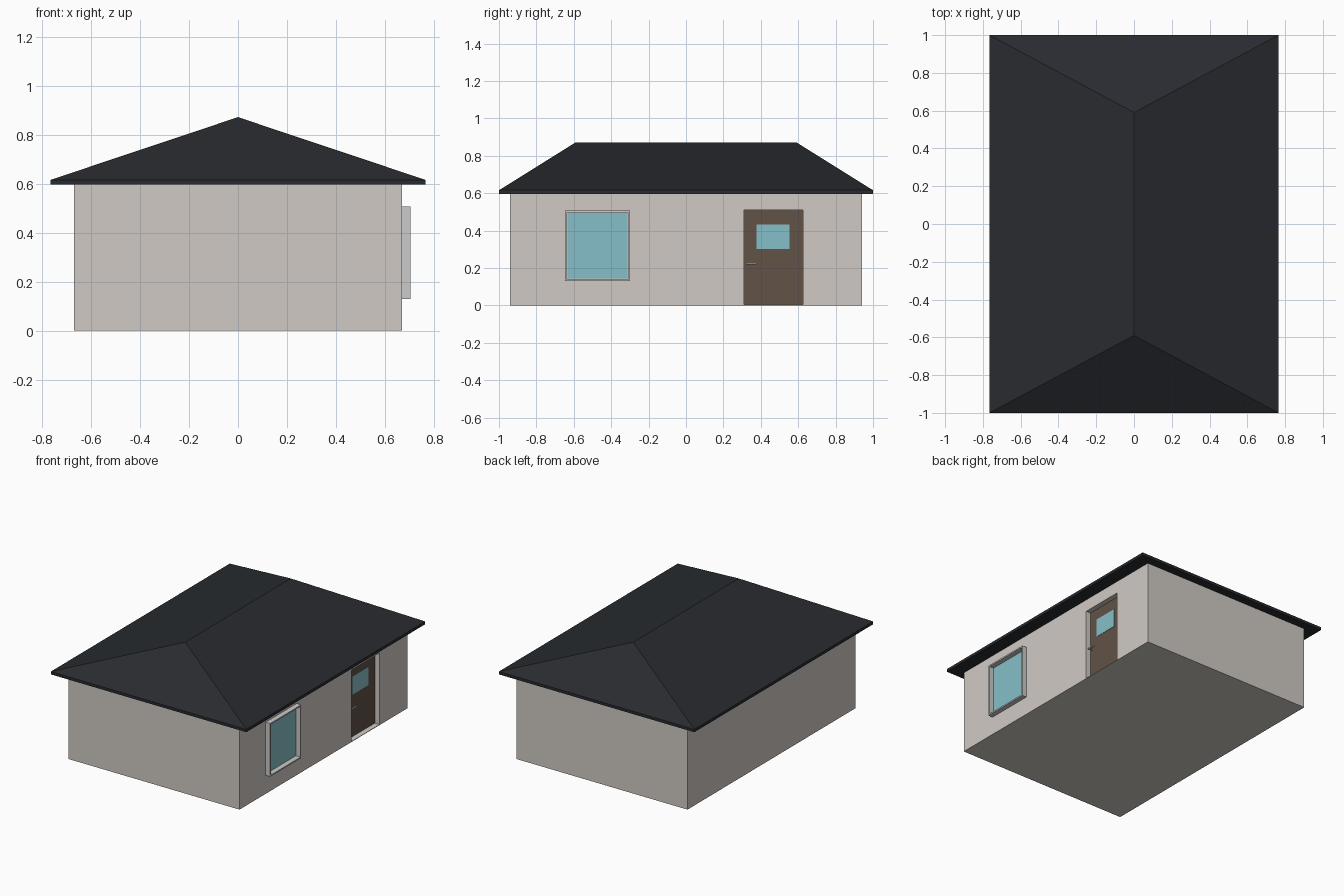
import bpy, bmesh, math

if "Cube" in bpy.data.objects:
    bpy.data.objects.remove(bpy.data.objects["Cube"])


def material(name, rgb):
    m = bpy.data.materials.new(name)
    m.diffuse_color = (*rgb, 1)
    m.use_nodes = True
    m.node_tree.nodes["Principled BSDF"].inputs["Base Color"].default_value = m.diffuse_color
    return m


WALL = material("wall_paint", (0.63, 0.59, 0.55))
ROOF = material("dark_roofing", (0.021, 0.024, 0.029))
WOOD = material("door_wood", (0.122, 0.084, 0.061))
GLASS = material("glass", (0.24, 0.52, 0.58))


def box(name, x, y, z, mat=None):
    """Box from (low, high) ranges on each axis."""
    bpy.ops.mesh.primitive_cube_add(size=1)
    ob = bpy.context.object
    ob.name = name
    for v in ob.data.vertices:
        v.co = [r[0] if c < 0 else r[1] for c, r in zip(v.co, (x, y, z))]
    if mat:
        ob.data.materials.append(mat)
    return ob


def rod(name, radius, depth, loc, rot):
    bpy.ops.mesh.primitive_cylinder_add(vertices=16, radius=radius, depth=depth,
                                        location=loc, rotation=rot)
    ob = bpy.context.object
    ob.name = name
    bpy.ops.object.shade_smooth_by_angle()
    return ob


# Walls with the doorway recess cut out
walls = box("walls", (-0.67, 0.67), (-0.94, 0.94), (0, 0.6), WALL)
cutter = box("doorway_cutter", (0.63, 0.75), (0.31, 0.625), (0.004, 0.51), WALL)
cutter.hide_render = True
cut = walls.modifiers.new("doorway", 'BOOLEAN')
cut.operation = 'DIFFERENCE'
cut.solver = 'EXACT'
cut.object = cutter
bpy.context.view_layer.objects.active = walls
bpy.ops.object.modifier_apply(modifier=cut.name)
bpy.data.objects.remove(cutter)

# Hip roof: eave slab rising to a ridge
corners = [(-0.765, -1), (0.765, -1), (0.765, 1), (-0.765, 1)]
verts = [(x, y, z) for z in (0.596, 0.616) for x, y in corners]
verts += [(0, -0.59, 0.872), (0, 0.59, 0.872)]
faces = [(3, 2, 1, 0)] + [(i, (i + 1) % 4, (i + 1) % 4 + 4, i + 4) for i in range(4)]
faces += [(4, 5, 8), (5, 6, 9, 8), (6, 7, 9), (7, 4, 8, 9)]
mesh = bpy.data.meshes.new("roof")
mesh.from_pydata(verts, [], faces)
mesh.materials.append(ROOF)
bpy.context.collection.objects.link(bpy.data.objects.new("roof", mesh))

# Window frame: box with its outer face inset and pushed back
frame = box("window_frame", (0.66, 0.705), (-0.647, -0.3), (0.13, 0.507))
bm = bmesh.new()
bm.from_mesh(frame.data)
bm.normal_update()
front = [f for f in bm.faces if f.normal.x > 0.9]
bmesh.ops.inset_region(bm, faces=front, thickness=0.014)
bmesh.ops.inset_region(bm, faces=front, thickness=0.0001, depth=-0.036)
bm.to_mesh(frame.data)
bm.free()
box("window_glass", (0.665, 0.672), (-0.633, -0.314), (0.144, 0.493), GLASS)

# Door and its small pane
box("door", (0.622, 0.633), (0.31, 0.625), (0.004, 0.51), WOOD)
box("door_pane", (0.625, 0.635), (0.376, 0.554), (0.302, 0.432), GLASS)

# Door handle: stem and lever
rod("handle_stem", 0.005, 0.03, (0.646, 0.328, 0.223), (0, math.pi / 2, 0))
rod("handle_lever", 0.005, 0.056, (0.66, 0.35, 0.223), (math.pi / 2, 0, 0))
